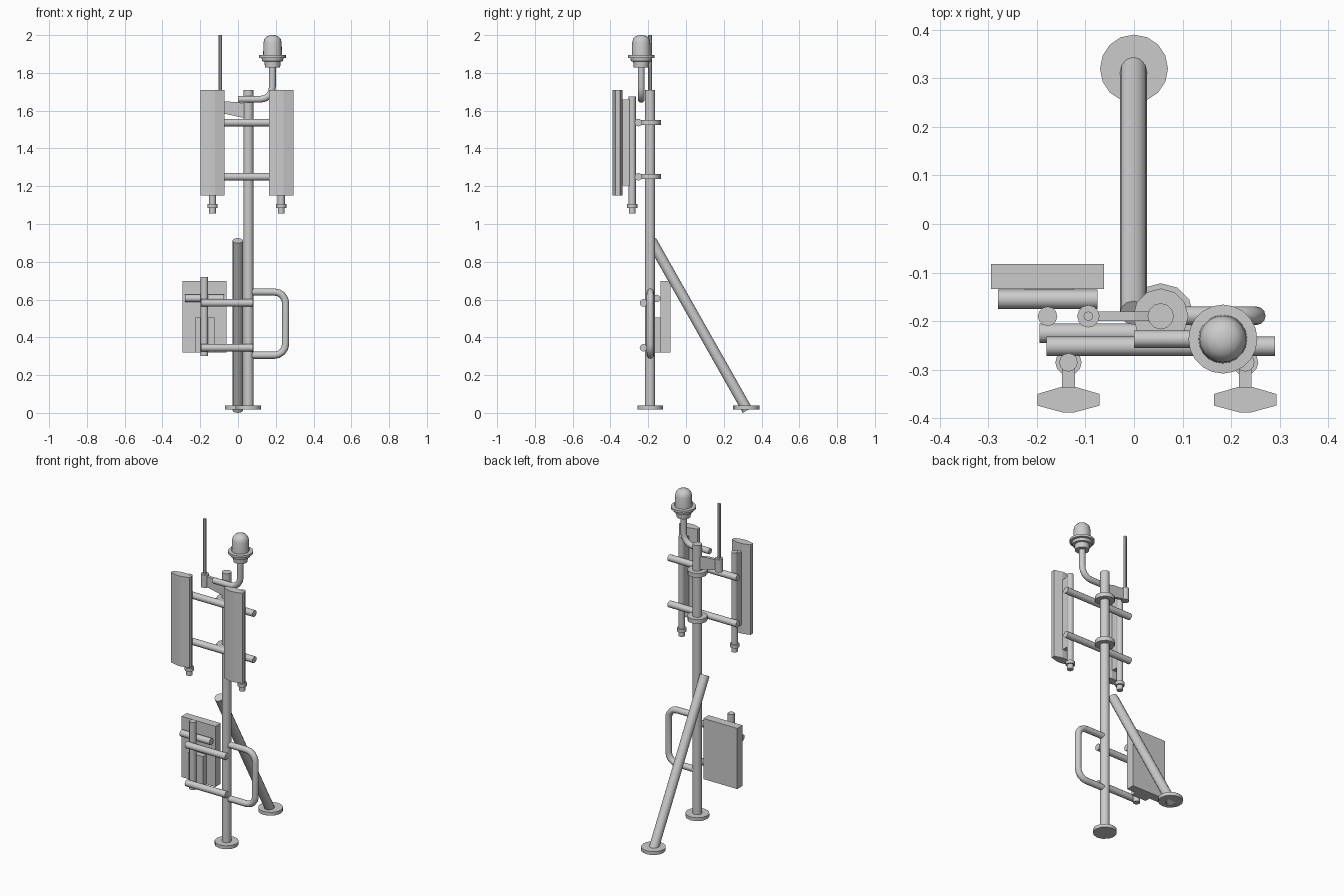
import bpy, bmesh, math
from mathutils import Vector

if "Cube" in bpy.data.objects:
    bpy.data.objects.remove(bpy.data.objects["Cube"])


def finish(name, bm, smooth=True):
    bmesh.ops.recalc_face_normals(bm, faces=bm.faces)
    me = bpy.data.meshes.new(name)
    bm.to_mesh(me)
    bm.free()
    ob = bpy.data.objects.new(name, me)
    bpy.context.collection.objects.link(ob)
    if smooth:
        bpy.ops.object.select_all(action='DESELECT')
        ob.select_set(True)
        bpy.context.view_layer.objects.active = ob
        bpy.ops.object.shade_smooth_by_angle(angle=math.radians(40))
    return ob


def rod(name, a, b, r, sides=12):
    a, b = Vector(a), Vector(b)
    bm = bmesh.new()
    bmesh.ops.create_cone(bm, cap_ends=True, segments=sides, radius1=r, radius2=r, depth=(b - a).length)
    bm.transform(Vector((0, 0, 1)).rotation_difference(b - a).to_matrix().to_4x4())
    bmesh.ops.translate(bm, verts=bm.verts, vec=(a + b) / 2)
    return finish(name, bm)


def prism(name, pts, direction):
    """Extrude a flat outline of 3D points along a direction."""
    bm = bmesh.new()
    face = bm.faces.new([bm.verts.new(p) for p in pts])
    ext = bmesh.ops.extrude_face_region(bm, geom=[face], use_keep_orig=True)
    bmesh.ops.translate(bm, vec=direction, verts=[v for v in ext['geom'] if isinstance(v, bmesh.types.BMVert)])
    return finish(name, bm, False)


def box(name, x0, x1, y0, y1, z0, z1):
    return prism(name, [(x0, y0, z0), (x1, y0, z0), (x1, y1, z0), (x0, y1, z0)], (0, 0, z1 - z0))


def lathe(name, profile, x, y, sides=16):
    """Stack of rings (radius, z), capped at both ends."""
    bm = bmesh.new()
    rings = [[bm.verts.new((x + r * math.cos(2 * math.pi * i / sides),
                            y + r * math.sin(2 * math.pi * i / sides), z)) for i in range(sides)]
             for r, z in profile]
    for lo, hi in zip(rings, rings[1:]):
        for i in range(sides):
            j = (i + 1) % sides
            bm.faces.new((lo[i], lo[j], hi[j], hi[i]))
    bm.faces.new(rings[0])
    bm.faces.new(rings[-1])
    return finish(name, bm)


def bent_tube(name, corners, bend, r):
    """Tube in a polyline path with rounded corners."""
    pts = [Vector(c) for c in corners]
    path = [pts[0]]
    for p, c, n in zip(pts, pts[1:], pts[2:]):
        s, e = c + (p - c).normalized() * bend, c + (n - c).normalized() * bend
        o = s + e - c
        for k in range(5):
            t = k / 4 * math.pi / 2
            path.append(o + (s - o) * math.cos(t) + (e - o) * math.sin(t))
    path.append(pts[-1])
    cu = bpy.data.curves.new(name, 'CURVE')
    cu.dimensions = '3D'
    cu.bevel_depth, cu.bevel_resolution, cu.use_fill_caps = r, 4, True
    sp = cu.splines.new('POLY')
    sp.points.add(len(path) - 1)
    for q, v in zip(sp.points, path):
        q.co = (*v, 1)
    ob = bpy.data.objects.new(name, cu)
    bpy.context.collection.objects.link(ob)
    bpy.ops.object.select_all(action='DESELECT')
    ob.select_set(True)
    bpy.context.view_layer.objects.active = ob
    bpy.ops.object.convert(target='MESH')
    bpy.ops.object.shade_smooth_by_angle(angle=math.radians(40))


PX, PY = 0.055, -0.19

# Mast, rear brace and feet
rod("mast", (PX, PY, 0.02), (PX, PY, 1.71), 0.027)
rod("mast_foot", (PX, PY, 0.017), (PX, PY, 0.038), 0.068, 12)
rod("rear_brace", (-0.001, 0.325, 0.0138), (-0.001, -0.183, 0.912), 0.028)
rod("brace_foot", (0, 0.32, 0.017), (0, 0.32, 0.038), 0.07, 16)

# Upper crossbars with mast collars
for z in (1.25, 1.537):
    rod("upper_crossbar", (-0.18, -0.252, z), (0.29, -0.252, z), 0.02)
    rod("mast_collar", (PX, PY, z - 0.012), (PX, PY, z + 0.014), 0.057, 12)

# Two panel antennas, each with mounting pipe, spine and connector
for x in (-0.135, 0.229):
    half = [(0.064, -0.35), (0.064, -0.374), (0.012, -0.388)]
    outline = [(0.016, -0.336)] + half
    pts = [(x + a, b, 1.15) for a, b in outline] + [(x - a, b, 1.15) for a, b in reversed(outline)]
    prism("antenna_panel", pts, (0, 0, 0.56))
    box("panel_spine", x - 0.013, x + 0.013, -0.34, -0.295, 1.205, 1.66)
    rod("panel_pipe", (x, -0.285, 1.1), (x, -0.285, 1.675), 0.019)
    lathe("panel_connector", [(0.018, 1.056), (0.018, 1.086), (0.027, 1.086), (0.027, 1.106)], x, -0.285, 12)

# Whip aerial on tapered bracket
prism("whip_bracket", [(-0.09, -0.2, 1.588), (PX, -0.2, 1.556), (PX, -0.2, 1.63), (0.0, -0.2, 1.645),
                       (-0.09, -0.2, 1.65)], (0, 0.02, 0))
rod("whip_socket", (-0.094, PY, 1.58), (-0.094, PY, 1.66), 0.023)
rod("whip_aerial", (-0.094, PY, 1.6), (-0.094, PY, 2.0), 0.01, 8)

# Beacon on bent pipe
bent_tube("beacon_pipe", [(0, -0.237, 1.66), (0.182, -0.237, 1.66), (0.182, -0.237, 1.84)], 0.065, 0.018)
lathe("beacon", [(0.04, 1.828), (0.043, 1.86), (0.055, 1.862), (0.058, 1.878), (0.071, 1.88), (0.071, 1.894),
                 (0.05, 1.895), (0.048, 1.96), (0.043, 1.98), (0.031, 1.993), (0.015, 1.999), (0.003, 2.0)],
      0.183, -0.237, 20)

# Grab handle beside the mast
bent_tube("grab_handle", [(PX, -0.189, 0.64), (0.252, -0.189, 0.64), (0.252, -0.189, 0.305),
                          (PX, -0.189, 0.305)], 0.06, 0.019)

# Lower bars carrying the equipment cabinet
for z in (0.345, 0.582):
    rod("lower_crossbar", (-0.195, -0.225, z), (0.08, -0.225, z), 0.02)
rod("cabinet_pipe", (-0.178, -0.19, 0.3), (-0.178, -0.19, 0.72), 0.02)
rod("cabinet_rail", (-0.28, -0.155, 0.606), (-0.075, -0.155, 0.606), 0.02)
box("cabinet", -0.295, -0.062, -0.134, -0.082, 0.32, 0.697)
box("cabinet_back_plate", -0.226, -0.124, -0.168, -0.134, 0.32, 0.505)
